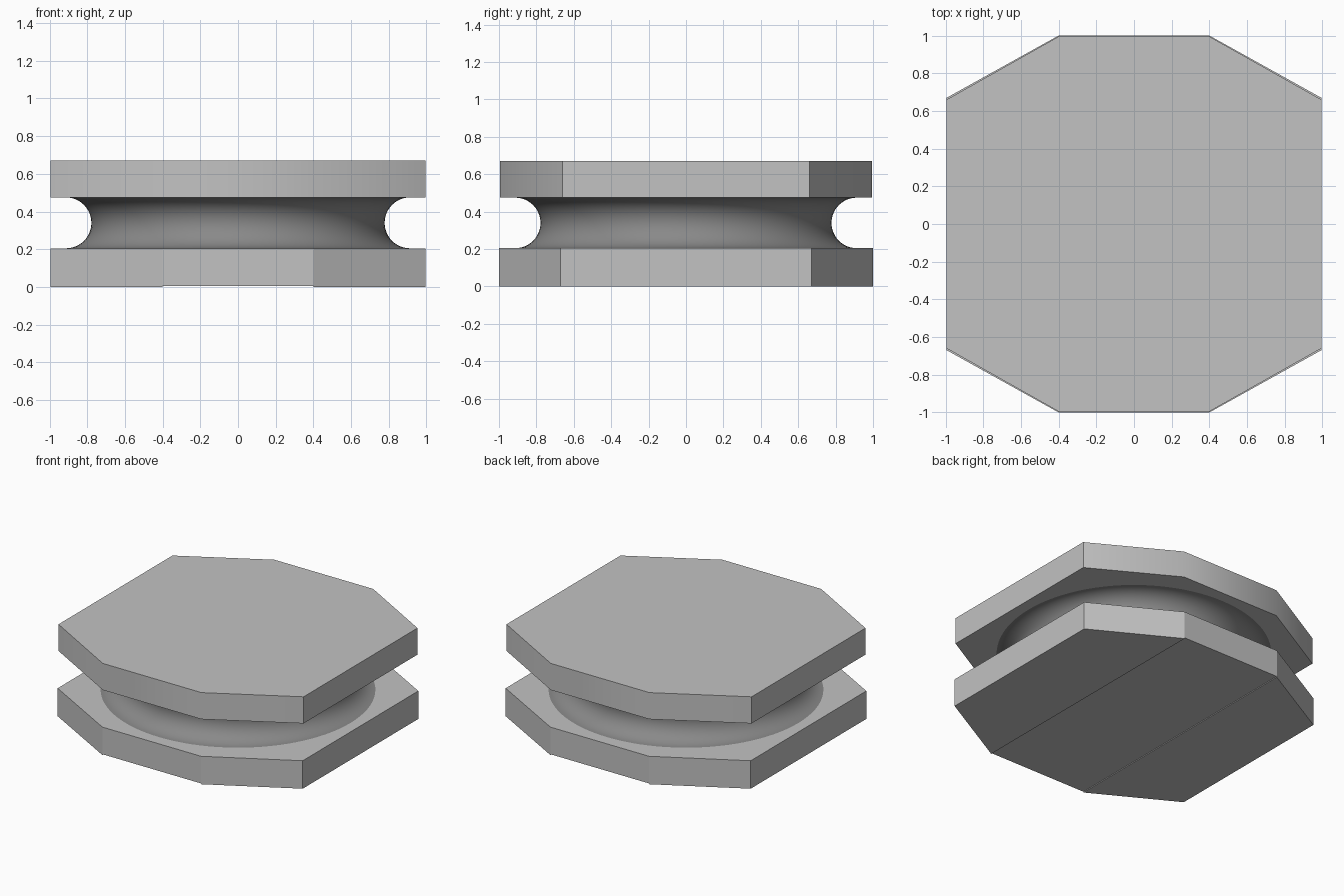
import bpy
import bmesh
import math

default = bpy.data.objects.get("Cube")
if default:
    bpy.data.objects.remove(default, do_unlink=True)


def make_material(name, value):
    mat = bpy.data.materials.new(name)
    mat.use_nodes = True
    mat.diffuse_color = (value, value, value, 1)
    mat.node_tree.nodes["Principled BSDF"].inputs["Base Color"].default_value = (value, value, value, 1)
    return mat


light_grey = make_material("light grey", 0.54)
dark_grey = make_material("dark grey", 0.25)


def add_object(name, bm, material):
    bmesh.ops.recalc_face_normals(bm, faces=bm.faces[:])
    mesh = bpy.data.meshes.new(name)
    bm.to_mesh(mesh)
    bm.free()
    mesh.materials.append(material)
    obj = bpy.data.objects.new(name, mesh)
    bpy.context.collection.objects.link(obj)
    return obj


def octagon_plate(name, z0, z1, half_y, side_y):
    """Extruded eight-sided plate, longer in y than in x by a hair."""
    right = [(0.4, -half_y), (0.994, -side_y), (0.994, side_y), (0.4, half_y)]
    outline = right + [(-x, -y) for x, y in right]
    bm = bmesh.new()
    base = bm.faces.new([bm.verts.new((x, y, z0)) for x, y in outline])
    top = bmesh.ops.extrude_face_region(bm, geom=[base], use_keep_orig=True)
    verts = [g for g in top["geom"] if isinstance(g, bmesh.types.BMVert)]
    bmesh.ops.translate(bm, verts=verts, vec=(0, 0, z1 - z0))
    return add_object(name, bm, light_grey)


def shade_smooth(obj, angle):
    obj.data.shade_smooth()
    obj.data.set_sharp_from_angle(angle=math.radians(angle))


# Two plates; the upper one has softened front and back walls
bottom_plate = octagon_plate("bottom_plate", 0, 0.205, 1.0, 0.67)
top_plate = octagon_plate("top_plate", 0.475, 0.67, 0.995, 0.66)
shade_smooth(top_plate, 35)

# Shallow channel along the underside
bm = bmesh.new()
bmesh.ops.create_cube(bm, size=1)
bmesh.ops.scale(bm, verts=bm.verts[:], vec=(0.799, 2.4, 0.012))
cutter = add_object("channel_cutter", bm, light_grey)
cutter.hide_render = True
cut = bottom_plate.modifiers.new("channel", 'BOOLEAN')
cut.operation = 'DIFFERENCE'
cut.solver = 'EXACT'
cut.object = cutter
bpy.context.view_layer.objects.active = bottom_plate
bpy.ops.object.modifier_apply(modifier=cut.name)
bpy.data.objects.remove(cutter, do_unlink=True)

# Round neck with a half-circle groove, open where it meets the plates
bm = bmesh.new()
steps, groove = 24, 0.135
points = []
for i in range(steps + 1):
    a = -math.pi / 2 + math.pi * i / steps
    points.append(bm.verts.new((0.913 - groove * math.cos(a), 0, 0.34 + groove * math.sin(a))))
edges = [bm.edges.new(pair) for pair in zip(points, points[1:])]
bmesh.ops.spin(bm, geom=points + edges, cent=(0, 0, 0), axis=(0, 0, 1),
               angle=math.tau, steps=96, use_merge=True)
bmesh.ops.remove_doubles(bm, verts=bm.verts[:], dist=1e-5)
neck = add_object("grooved_neck", bm, dark_grey)

# Turn the open band's normals outwards
probe = neck.data.polygons[len(neck.data.polygons) // 2]
if probe.normal.x * probe.center.x + probe.normal.y * probe.center.y < 0:
    neck.data.flip_normals()
shade_smooth(neck, 35)
